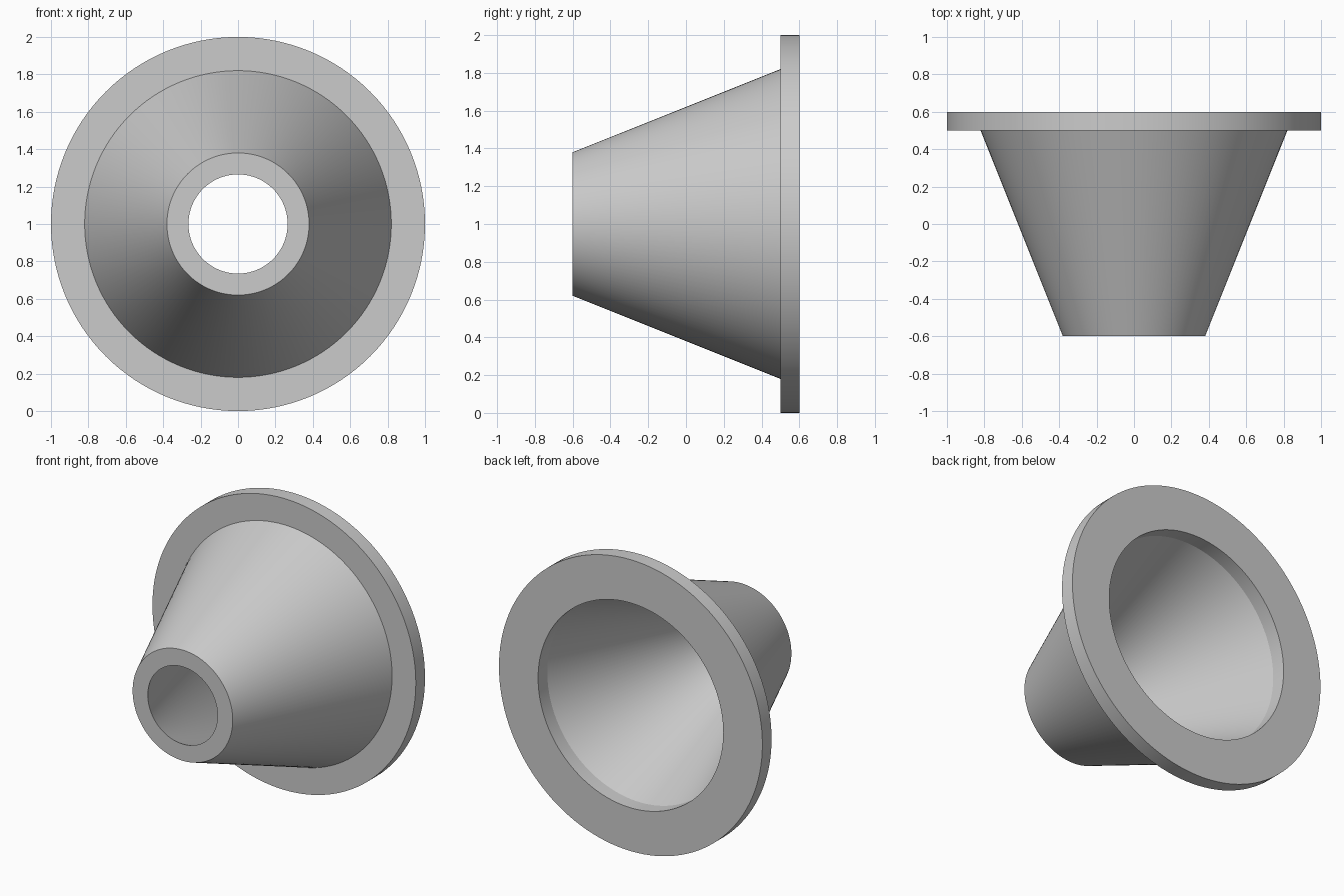
import bpy, bmesh, math

if "Cube" in bpy.data.objects:
    bpy.data.objects.remove(bpy.data.objects["Cube"])

SEGMENTS = 128
CENTRE_Z = 1.0

# Closed wall section as (radius, y), turned around the y axis
PROFILE = [
    (0.38, -0.60),   # outer rim of the narrow end
    (0.82, 0.50),    # cone meets flange
    (1.00, 0.50),    # flange front edge
    (1.00, 0.60),    # flange back edge
    (0.703, 0.60),   # wide opening
    (0.703, 0.50),   # end of the straight bore
    (0.265, -0.60),  # narrow opening
]


def revolve(name, profile):
    bm = bmesh.new()
    rings = []
    for i in range(SEGMENTS):
        a = 2 * math.pi * i / SEGMENTS
        rings.append([bm.verts.new((r * math.cos(a), y, CENTRE_Z + r * math.sin(a)))
                      for r, y in profile])
    n = len(profile)
    for i in range(SEGMENTS):
        a, b = rings[i], rings[(i + 1) % SEGMENTS]
        for j in range(n):
            k = (j + 1) % n
            bm.faces.new((a[j], a[k], b[k], b[j]))
    bmesh.ops.recalc_face_normals(bm, faces=bm.faces)
    mesh = bpy.data.meshes.new(name)
    bm.to_mesh(mesh)
    bm.free()
    obj = bpy.data.objects.new(name, mesh)
    bpy.context.collection.objects.link(obj)
    bpy.context.view_layer.objects.active = obj
    obj.select_set(True)
    bpy.ops.object.shade_smooth_by_angle(angle=math.radians(15))
    return obj


# Hollow cone with its flange
revolve("flanged_cone", PROFILE)
